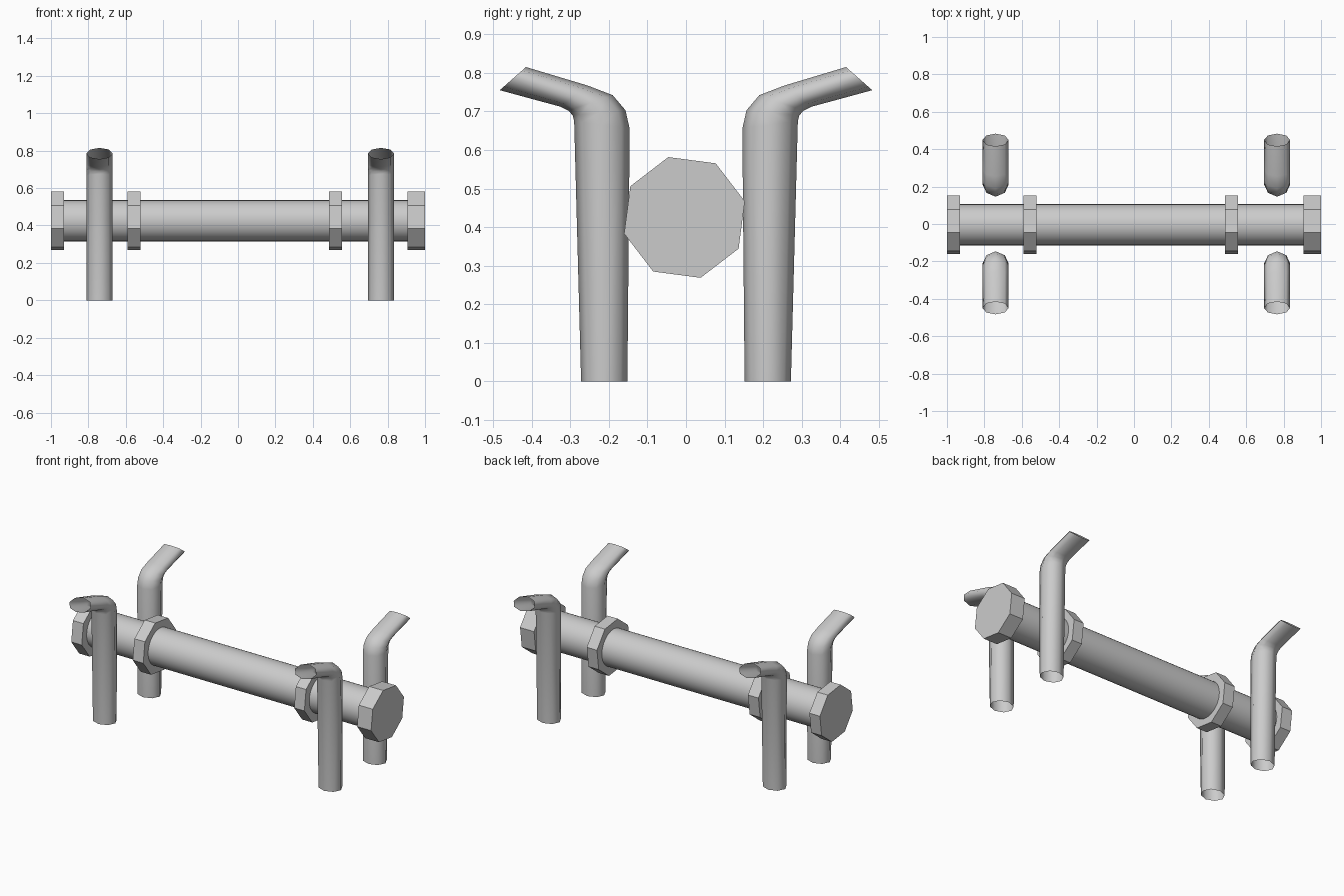
import bpy, bmesh, math
from mathutils import Vector

if "Cube" in bpy.data.objects:
    bpy.data.objects.remove(bpy.data.objects["Cube"])

steel = bpy.data.materials.new("plain grey metal")
steel.diffuse_color = (0.6, 0.6, 0.6, 1)
steel.use_nodes = True
steel.node_tree.nodes["Principled BSDF"].inputs["Base Color"].default_value = steel.diffuse_color

BAR_Y, BAR_Z = -0.004, 0.425


def finish(bm, name, smooth):
    bmesh.ops.recalc_face_normals(bm, faces=bm.faces)
    me = bpy.data.meshes.new(name)
    bm.to_mesh(me)
    bm.free()
    me.materials.append(steel)
    ob = bpy.data.objects.new(name, me)
    bpy.context.collection.objects.link(ob)
    for p in me.polygons:
        p.use_smooth = smooth and len(p.vertices) == 4
    return ob


def rod(name, x0, x1, r, sides, turn, smooth):
    """Capped prism along x."""
    bm = bmesh.new()
    ends = []
    for x in (x0, x1):
        ends.append([bm.verts.new((x, BAR_Y + r * math.cos(a), BAR_Z + r * math.sin(a)))
                     for a in (turn + math.tau * i / sides for i in range(sides))])
    for i in range(sides):
        j = (i + 1) % sides
        bm.faces.new((ends[0][i], ends[0][j], ends[1][j], ends[1][i]))
    for ring in ends:
        bm.faces.new(ring)
    return finish(bm, name, smooth)


# long round bar with octagonal end caps and collars
rod("bar", -0.97, 0.97, 0.11, 32, 0, True)
for name, x0, x1 in (("left_end_cap", -1.0, -0.93), ("left_collar", -0.59, -0.52),
                     ("right_collar", 0.487, 0.555), ("right_end_cap", 0.907, 1.0)):
    rod(name, x0, x1, 0.162, 8, math.radians(15), False)

# bent post side profile: (inner y, z), (outer y, z) for each ring
POST = [((0.152, 0), (0.272, 0)),
        ((0.146, 0.655), (0.290, 0.675)),
        ((0.157, 0.703), (0.294, 0.690)),
        ((0.190, 0.742), (0.305, 0.702)),
        ((0.255, 0.767), (0.325, 0.712)),
        ((0.415, 0.815), (0.483, 0.755))]


def post(name, x, side):
    """Open eight-sided tube lofted through the profile rings."""
    bm = bmesh.new()
    rings = []
    for a, b in POST:
        a, b = Vector(a), Vector(b)
        mid, half = (a + b) / 2, (b - a) / 2
        ring = []
        for i in range(8):
            t = math.tau * i / 8
            p = mid + half * math.cos(t)
            ring.append(bm.verts.new((x + 0.07 * math.sin(t), side * p.x, p.y)))
        rings.append(ring)
    for r, s in zip(rings, rings[1:]):
        for i in range(8):
            j = (i + 1) % 8
            bm.faces.new((r[i], r[j], s[j], s[i]))
    return finish(bm, name, True)


for xname, x in (("left", -0.74), ("right", 0.765)):
    for yname, side in (("front", -1), ("back", 1)):
        post(f"{xname}_{yname}_post", x, side)
